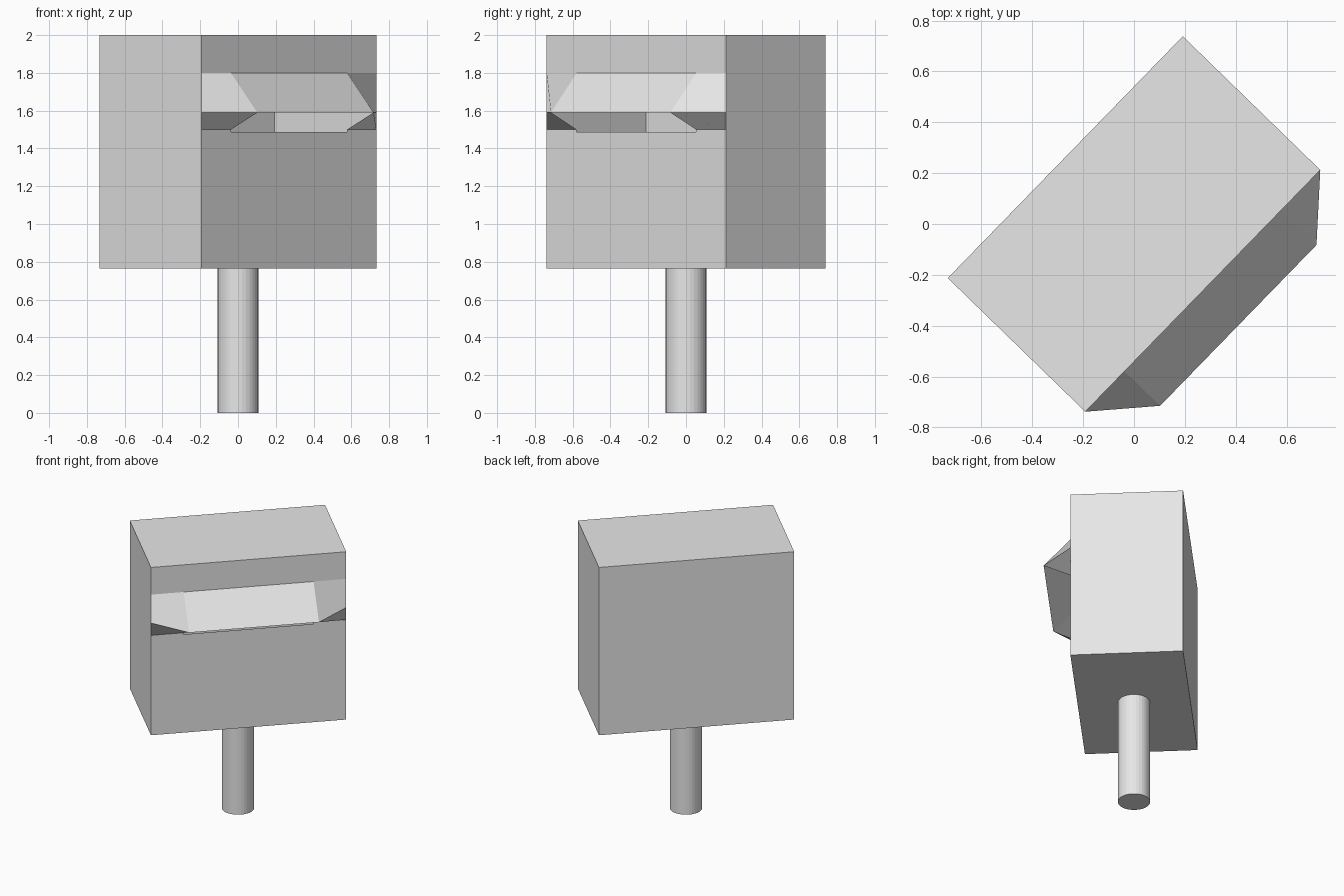
import bpy
import bmesh
import math

cube = bpy.data.objects.get("Cube")
if cube:
    bpy.data.objects.remove(cube, do_unlink=True)

# Material
grey = bpy.data.materials.new("light_grey")
grey.use_nodes = True
colour = (0.8, 0.8, 0.8, 1)
grey.diffuse_color = colour
grey.node_tree.nodes["Principled BSDF"].inputs["Base Color"].default_value = colour

# Proportions
HALF_W, HALF_D = 0.663, 0.377      # box half width and half depth
MOUTH, REACH = 0.441, 0.195        # mouth half width, hood projection
FLOOR, TOP = 0.765, 2.0
HOOD_TOP, LIP, SILL, SLOT = 1.8, 1.59, 1.5, 1.488
TURN = math.radians(45.8)


def finish(bm, name, turn=0):
    mesh = bpy.data.meshes.new(name)
    bm.to_mesh(mesh)
    bm.free()
    mesh.materials.append(grey)
    obj = bpy.data.objects.new(name, mesh)
    obj.rotation_euler.z = turn
    bpy.context.collection.objects.link(obj)
    return obj


# Hollow box with a hooded slot in its broad front
bm = bmesh.new()


def column(x, y, heights):
    return {z: bm.verts.new((x, y, z)) for z in heights}


edge_heights = (FLOOR, SILL, LIP, HOOD_TOP, TOP)
left = column(-HALF_W, -HALF_D, edge_heights)
right = column(HALF_W, -HALF_D, edge_heights)
back_l = column(-HALF_W, HALF_D, (FLOOR, TOP))
back_r = column(HALF_W, HALF_D, (FLOOR, TOP))
mouth_l = column(-MOUTH, -HALF_D, (SLOT, SILL, HOOD_TOP))
mouth_r = column(MOUTH, -HALF_D, (SLOT, SILL, HOOD_TOP))
lip_l = bm.verts.new((-MOUTH, -HALF_D - REACH, LIP))
lip_r = bm.verts.new((MOUTH, -HALF_D - REACH, LIP))

faces = [
    # top, floor and back
    (left[TOP], right[TOP], back_r[TOP], back_l[TOP]),
    (left[FLOOR], back_l[FLOOR], back_r[FLOOR], right[FLOOR]),
    (back_r[FLOOR], back_l[FLOOR], back_l[TOP], back_r[TOP]),
    # ends
    (back_l[FLOOR], *left.values(), back_l[TOP]),
    (back_r[FLOOR], back_r[TOP], *reversed(list(right.values()))),
    # front above and below the hood
    (left[HOOD_TOP], mouth_l[HOOD_TOP], mouth_r[HOOD_TOP], right[HOOD_TOP],
     right[TOP], left[TOP]),
    (left[FLOOR], right[FLOOR], right[SILL], mouth_r[SILL], mouth_r[SLOT],
     mouth_l[SLOT], mouth_l[SILL], left[SILL]),
    # sloping hood and its cheeks
    (mouth_l[HOOD_TOP], lip_l, lip_r, mouth_r[HOOD_TOP]),
    (left[HOOD_TOP], left[LIP], lip_l, mouth_l[HOOD_TOP]),
    (right[LIP], right[HOOD_TOP], mouth_r[HOOD_TOP], lip_r),
    (left[LIP], left[SILL], mouth_l[SILL], lip_l),
    (right[SILL], right[LIP], lip_r, mouth_r[SILL]),
]
for face in faces:
    bm.faces.new(face)
# Ends were listed as seen from inside
bm.faces.ensure_lookup_table()
for i in (3, 4):
    if bm.faces[i].calc_center_median().x * (bm.faces[i].normal_update() or bm.faces[i].normal.x) < 0:
        bm.faces[i].normal_flip()
finish(bm, "hooded_box", TURN)

# Round post
bm = bmesh.new()
bmesh.ops.create_cone(bm, cap_ends=True, segments=32, radius1=0.108,
                      radius2=0.108, depth=FLOOR)
bmesh.ops.translate(bm, verts=bm.verts, vec=(0, 0, FLOOR / 2))
finish(bm, "post")
